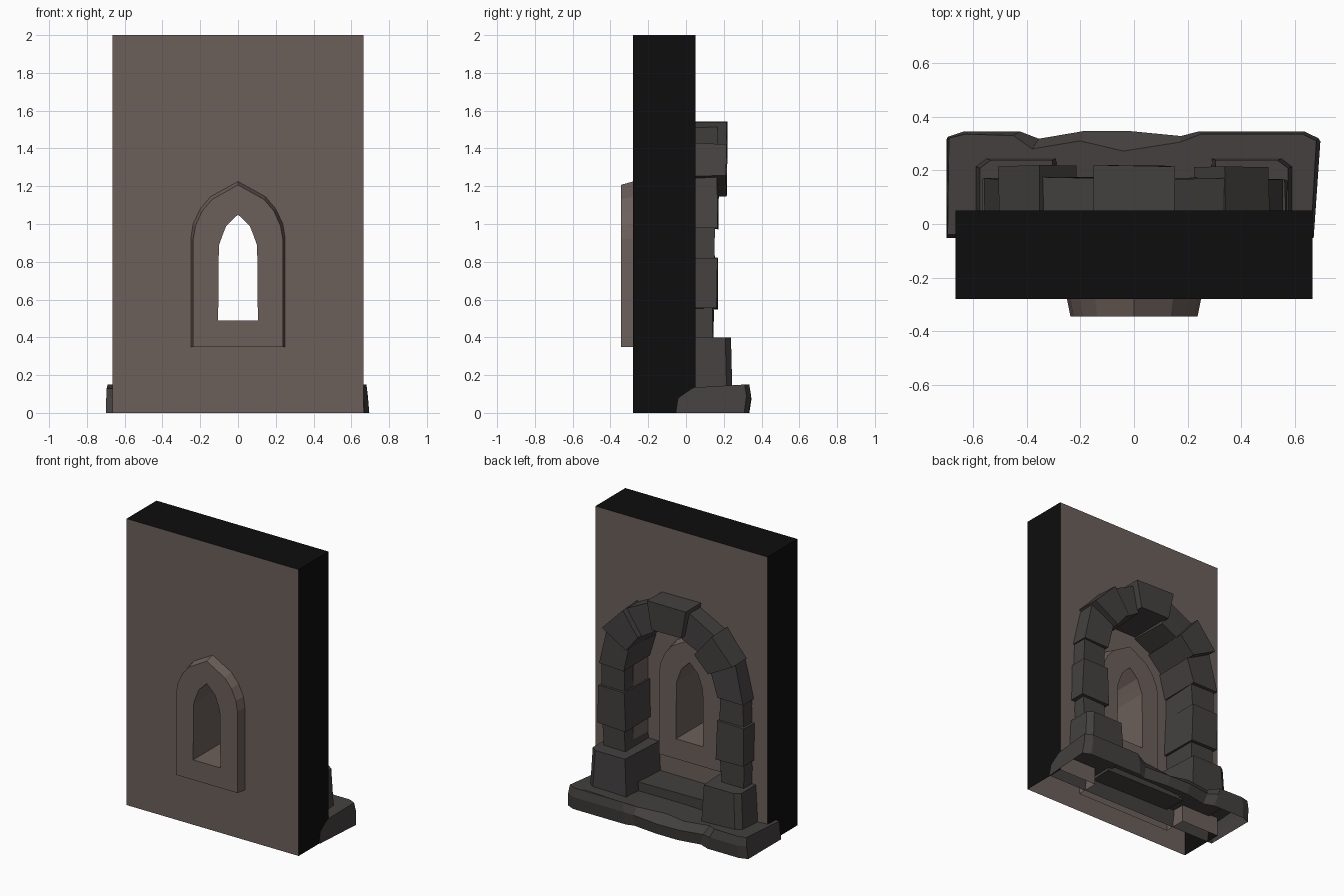
import bpy, bmesh, math, random
from mathutils import Vector

if "Cube" in bpy.data.objects:
    bpy.data.objects.remove(bpy.data.objects["Cube"])
random.seed(4)

def material(name, rgb):
    m = bpy.data.materials.new(name)
    m.diffuse_color = (*rgb, 1)
    m.use_nodes = True
    m.node_tree.nodes["Principled BSDF"].inputs["Base Color"].default_value = m.diffuse_color
    return m

PLASTER = material("plaster", (0.15, 0.115, 0.102))
STONE = material("stone", (0.058, 0.053, 0.051))
DARK = material("dark_edge", (0.004, 0.004, 0.004))

def loft(name, loops, mats, caps=(True, True), closed=False):
    """Join equally sized loops of points with quads, optionally capping the ends."""
    bm = bmesh.new()
    rows = [[bm.verts.new(p) for p in loop] for loop in loops]
    n = len(rows[0])
    pairs = list(zip(rows, rows[1:])) + ([(rows[-1], rows[0])] if closed else [])
    for a, b in pairs:
        for i in range(n):
            j = (i + 1) % n
            bm.faces.new((a[i], a[j], b[j], b[i]))
    if not closed:
        if caps[0]:
            bm.faces.new(rows[0])
        if caps[1]:
            bm.faces.new(rows[-1][::-1])
    bmesh.ops.recalc_face_normals(bm, faces=bm.faces)
    me = bpy.data.meshes.new(name)
    bm.to_mesh(me)
    bm.free()
    ob = bpy.data.objects.new(name, me)
    bpy.context.collection.objects.link(ob)
    for m in mats:
        me.materials.append(m)
    return ob

def at_y(profile, y):
    return [(x, y, z) for x, z in profile]

def mirrored(half):
    """Half profile from bottom right up to the apex -> full closed profile."""
    return half + [(-x, z) for x, z in reversed(half[:-1])]

def scaled(profile, s, cz=0.79):
    return [(x * s, cz + (z - cz) * s) for x, z in profile]

# Window frame profiles, point-matched outer edge and opening
outer = mirrored([(.25, .35), (.25, .92), (.238, 1.0), (.20, 1.08), (.145, 1.145), (0, 1.225)])
inner_edge = mirrored([(.237, .35), (.237, .92), (.225, .99), (.19, 1.068), (.137, 1.13), (0, 1.207)])
hole = mirrored([(.105, .49), (.103, .80), (.10, .89), (.082, .94), (.062, .99), (0, 1.05)])

# Wall with a deep niche at the back and a window cut through
rect = [(-.665, 0), (.665, 0), (.665, 2), (-.665, 2)]
wall = loft("wall", [at_y(rect, -.28), at_y(rect, .05)], [PLASTER, DARK])
arch = [(.37 * math.cos(math.radians(a)), .97 + .41 * math.sin(math.radians(a)))
        for a in range(0, 181, 20)]
niche = [(.37, -.1)] + arch + [(-.37, -.1)]
cutters = [loft("niche_cutter", [at_y(niche, -.11), at_y(niche, .2)], [PLASTER]),
           loft("window_cutter", [at_y(scaled(outer, .93), -.5), at_y(scaled(outer, .93), .2)], [PLASTER])]
bpy.context.view_layer.objects.active = wall
for c in cutters:
    c.hide_render = True
    mod = wall.modifiers.new("cut", 'BOOLEAN')
    mod.operation = 'DIFFERENCE'
    mod.solver = 'EXACT'
    mod.object = c
    bpy.ops.object.modifier_apply(modifier=mod.name)
for c in cutters:
    bpy.data.objects.remove(c)

# Dark wall sides and top, open underside
bm = bmesh.new()
bm.from_mesh(wall.data)
under = []
for f in bm.faces:
    c = f.calc_center_median()
    f.material_index = 1 if abs(c.x) > .66 or c.z > 1.99 else 0
    if f.normal.z < -.9 and c.z < .01:
        under.append(f)
bmesh.ops.delete(bm, geom=under, context='FACES')
bm.to_mesh(wall.data)
bm.free()

# Window frame running through the wall, tapered at both ends
loft("window_frame", [at_y(inner_edge, -.345), at_y(outer, -.28), at_y(outer, -.11),
                      at_y(inner_edge, -.04), at_y(hole, -.04), at_y(hole, -.345)],
     [PLASTER], closed=True)

def block(name, quad, front, back=-.11, wobble=.008):
    """Rough stone: an x-z outline extruded in y with slightly uneven corners."""
    def rough(p, y, w):
        return (p[0] + random.uniform(-w, w), y, p[1] + random.uniform(-w, w))
    return loft(name, [[rough(p, back, wobble) for p in quad],
                       [rough(p, front + random.uniform(-.006, .004), wobble) for p in quad]], [STONE])

def wedge(a0, a1, r0, r1):
    pts = [(r0, a0), (r1, a0), (r1, a1), (r0, a1)]
    return [(r * math.cos(math.radians(a)), .97 + r * math.sin(math.radians(a))) for r, a in pts]

# Columns: (z0, z1, inner x, outer x, front y)
COLUMN = [(.38, .55, .37, .54, .145), (.55, .815, .355, .565, .167), (.81, 1.0, .37, .55, .15)]
# Arch stones: (angle0, angle1, inner radius, outer radius, front y)
ARCH = [(1, 29, .36, .56, .17), (29, 53, .365, .575, .217), (52, 75, .37, .56, .172)]
for side, s in (("right", 1), ("left", -1)):
    for i, (z0, z1, x0, x1, y) in enumerate(COLUMN):
        block(f"column_stone_{side}_{i}", [(s*x0, z0), (s*x1, z0), (s*x1, z1), (s*x0, z1)], y)
    for i, (a0, a1, r0, r1, y) in enumerate(ARCH):
        block(f"arch_stone_{side}_{i}", [(s*x, z) for x, z in wedge(a0, a1, r0, r1)], y)
    # Plinth with a chamfered front outer corner
    def plan(xi, xo, yf, z):
        return [(s*xi, -.11, z), (s*xo, -.11, z), (s*xo, yf - .03, z),
                (s*(xo - .04), yf, z), (s*(xi + .02), yf, z)]
    loft(f"plinth_{side}", [plan(.27, .59, .245, .12), plan(.285, .575, .238, .385 + .015 * (s > 0))], [STONE])
block("keystone", [(-.115, 1.345), (.115, 1.345), (.15, 1.54), (-.15, 1.54)], .217, wobble=.003)

# Low step between the plinths
block("step", [(-.31, .1), (.31, .1), (.30, .20), (-.30, .20)], .12)

# Worn base slab, open underneath
low = [(-.70, -.04), (-.70, .325), (-.64, .345), (-.40, .345), (-.33, .318), (-.17, .347),
       (0, .347), (.18, .328), (.23, .345), (.64, .345), (.695, .32), (.67, -.04)]
top = [(-.695, -.04), (-.69, .32), (-.63, .335), (-.45, .33), (-.38, .28), (-.20, .31),
       (-.04, .272), (.17, .305), (.25, .335), (.63, .335), (.68, .31), (.66, -.04)]
top_z = [.13, .15, .15, .15, .135, .13, .125, .13, .15, .15, .15, .13]
mid = [((a + c) / 2, max(b, d)) for (a, b), (c, d) in zip(low, top)]
loft("base_slab", [[(x, y - .012, 0) for x, y in low],
                   [(x, y, z * .6) for (x, y), z in zip(mid, top_z)],
                   [(x, y, z) for (x, y), z in zip(top, top_z)]], [STONE], caps=(False, True))
